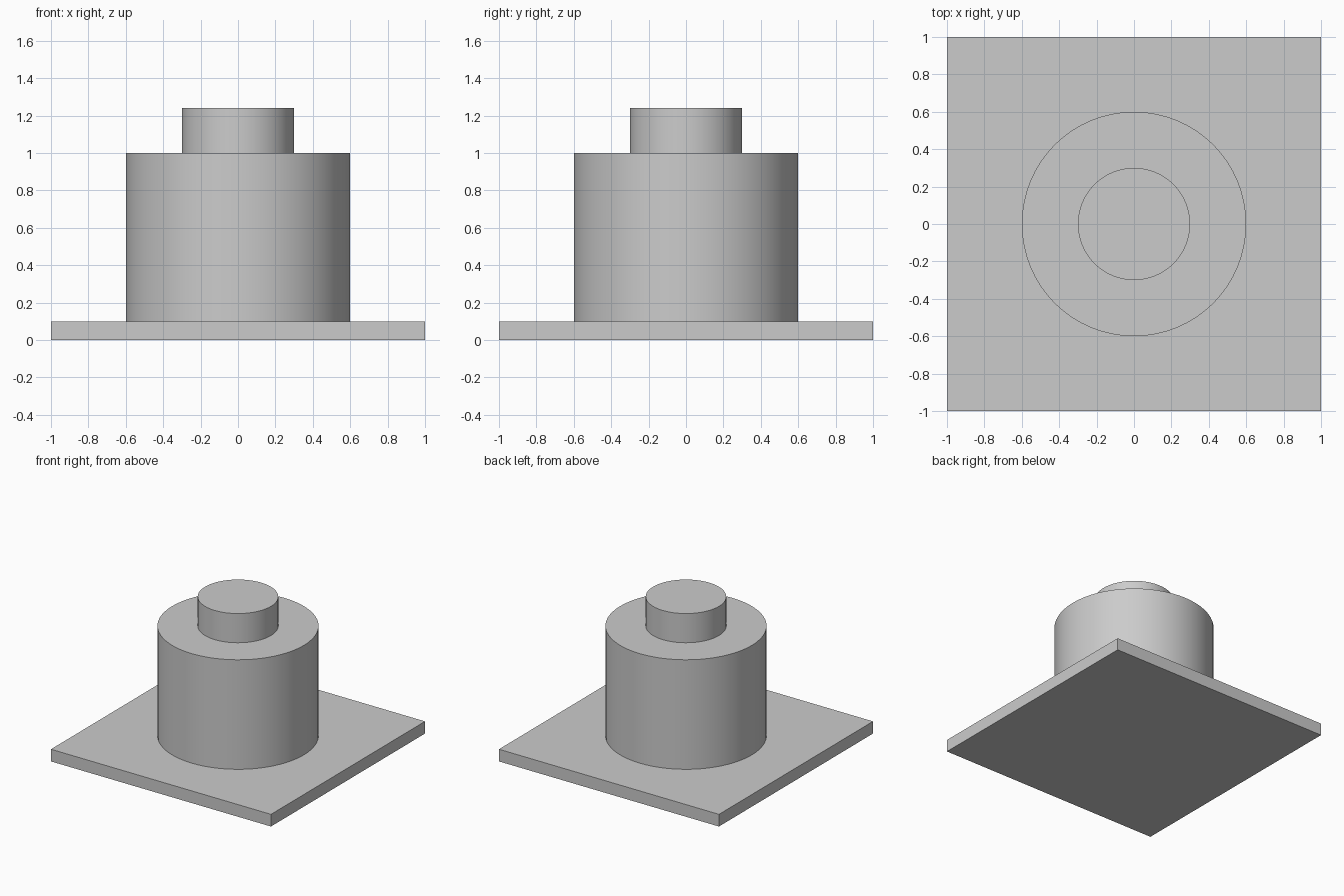
import bpy
import math

cube = bpy.data.objects.get("Cube")
if cube:
    bpy.data.objects.remove(cube, do_unlink=True)

# Single plain grey
grey = bpy.data.materials.new("light_grey")
grey.use_nodes = True
colour = (0.6, 0.6, 0.6, 1)
grey.diffuse_color = colour
grey.node_tree.nodes["Principled BSDF"].inputs["Base Color"].default_value = colour


def finish(name):
    obj = bpy.context.object
    obj.name = obj.data.name = name
    obj.data.materials.append(grey)
    return obj


def cylinder(name, radius, bottom, top):
    bpy.ops.mesh.primitive_cylinder_add(
        vertices=64, radius=radius, depth=top - bottom,
        location=(0, 0, (bottom + top) / 2))
    bpy.ops.object.shade_smooth_by_angle(angle=math.radians(30))
    return finish(name)


# Square base plate
bpy.ops.mesh.primitive_cube_add(size=1, location=(0, 0, 0.05))
plate = finish("base_plate")
plate.scale = (2, 2, 0.1)
bpy.ops.object.transform_apply(location=False, rotation=False, scale=True)

# Stacked round body and top boss
cylinder("body", 0.6, 0.1, 1.0)
cylinder("top_boss", 0.3, 1.0, 1.24)
